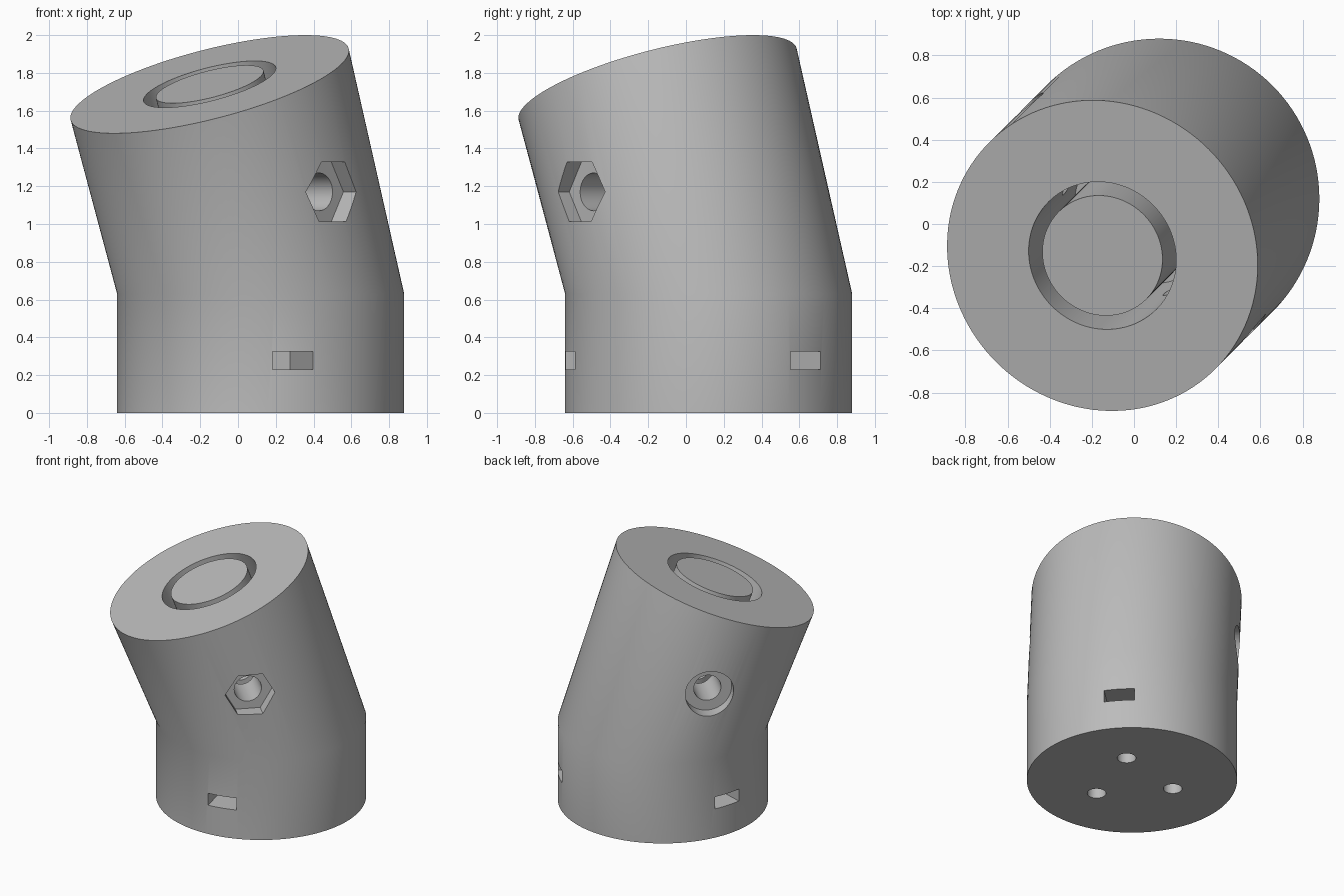
import bpy, bmesh, math
from mathutils import Matrix, Vector

if "Cube" in bpy.data.objects:
    bpy.data.objects.remove(bpy.data.objects["Cube"])

SEG = 128
grey = bpy.data.materials.new("plain_grey")
grey.diffuse_color = (0.5, 0.5, 0.5, 1)
grey.use_nodes = True
grey.node_tree.nodes["Principled BSDF"].inputs["Base Color"].default_value = grey.diffuse_color


def make(name, bm):
    bmesh.ops.recalc_face_normals(bm, faces=bm.faces)
    me = bpy.data.meshes.new(name)
    bm.to_mesh(me)
    bm.free()
    me.materials.append(grey)
    ob = bpy.data.objects.new(name, me)
    bpy.context.collection.objects.link(ob)
    return ob


def loft(name, rings, n=SEG, closed=False):
    """Skin a row of circles, each given as (frame, height in frame, radius)."""
    bm = bmesh.new()
    loops = []
    for frame, h, r in rings:
        angles = [2 * math.pi * i / n for i in range(n)]
        loops.append([bm.verts.new(frame @ Vector((r * math.cos(a), r * math.sin(a), h)))
                      for a in angles])
    pairs = list(zip(loops, loops[1:]))
    if closed:
        pairs.append((loops[-1], loops[0]))
    else:
        bm.faces.new(loops[0])
        bm.faces.new(loops[-1])
    for a, b in pairs:
        for i in range(n):
            j = (i + 1) % n
            bm.faces.new((a[i], a[j], b[j], b[i]))
    return make(name, bm)


# Frames: upright base, leaning top face, horizontal bolt
R = 0.76
base = Matrix.Translation((0.12, 0.12, 0))
top = Matrix.Translation((-0.15, -0.15, 1.74)) @ Matrix.Rotation(math.radians(20), 4, Vector((1, -1, 0)))
k = math.sqrt(0.5)
bolt = Matrix(((k, 0, k, -0.03), (k, 0, -k, -0.03), (0, 1, 0, 1.17), (0, 0, 0, 1)))

# Body: straight base blending into the leaning upper part
body = loft("angled_socket_body", [(base, 0, R), (base, 0.63, R), (top, 0, R)])

cutters = [
    # Deep ring groove in the top face, leaving a flush core
    loft("tube_groove", [(top, 0.1, 0.361), (top, -0.9, 0.361),
                         (top, -0.9, 0.294), (top, 0.1, 0.294)], closed=True),
    # Cross bolt hole with hexagonal and round recesses
    loft("bolt_hole", [(bolt, -1.2, 0.1), (bolt, 1.2, 0.1)], 48),
    loft("hex_recess", [(bolt, 0.65, 0.182), (bolt, 1.2, 0.182)], 6),
    loft("round_recess", [(bolt, -1.2, 0.178), (bolt, -0.65, 0.178)], 64),
]

# Three screw holes underneath, each with a nut slot from the side
for i, deg in enumerate((-77, 43, 163)):
    turn = base @ Matrix.Rotation(math.radians(deg), 4, 'Z')
    bm = bmesh.new()
    bmesh.ops.create_cube(bm, size=1, matrix=turn @ Matrix.Translation((0.61, 0, 0.277))
                          @ Matrix.Diagonal((0.8, 0.22, 0.095, 1)))
    cutters.append(make(f"nut_slot_{i + 1}", bm))
    hole = turn @ Matrix.Translation((0.32, 0, 0))
    cutters.append(loft(f"screw_hole_{i + 1}", [(hole, -0.1, 0.068), (hole, 0.28, 0.068)], 40))

for c in cutters:
    c.hide_render = True
    mod = body.modifiers.new(c.name, 'BOOLEAN')
    mod.operation = 'DIFFERENCE'
    mod.solver = 'EXACT'
    mod.object = c

# Bake the cuts and drop the cutters
bpy.context.view_layer.update()
deps = bpy.context.evaluated_depsgraph_get()
mesh = bpy.data.meshes.new_from_object(body.evaluated_get(deps))
body.modifiers.clear()
body.data = mesh
for c in cutters:
    bpy.data.objects.remove(c)

# Smooth round walls, crisp edges
bpy.context.view_layer.objects.active = body
body.select_set(True)
bpy.ops.object.shade_smooth_by_angle(angle=math.radians(30))
